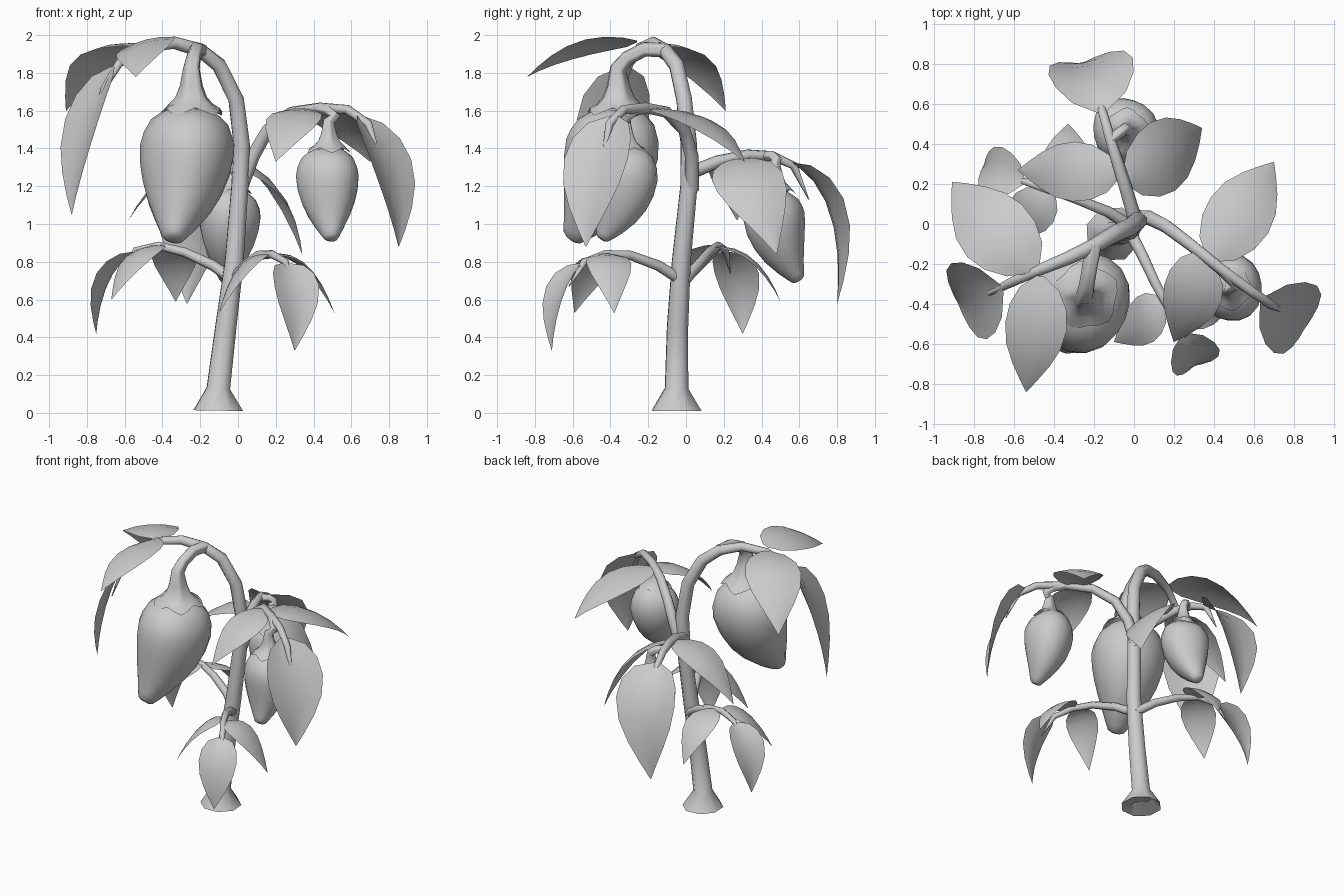
import bpy, bmesh
from math import cos, sin, pi
from mathutils import Vector

old = bpy.data.objects.get("Cube")
if old:
    bpy.data.objects.remove(old, do_unlink=True)

grey = bpy.data.materials.new("plain_grey")
grey.use_nodes = True
GREY = (0.6, 0.6, 0.6, 1)
grey.diffuse_color = GREY
grey.node_tree.nodes["Principled BSDF"].inputs["Base Color"].default_value = GREY

UP = Vector((0, 0, 1))


def finish(name, bm, angle=1.0):
    mesh = bpy.data.meshes.new(name)
    bm.to_mesh(mesh)
    bm.free()
    mesh.materials.append(grey)
    ob = bpy.data.objects.new(name, mesh)
    bpy.context.scene.collection.objects.link(ob)
    bpy.ops.object.select_all(action='DESELECT')
    ob.select_set(True)
    bpy.context.view_layer.objects.active = ob
    bpy.ops.object.shade_smooth_by_angle(angle=angle)


def side_of(heading):
    flat = Vector((heading[0], heading[1], 0))
    if flat.length < 0.001:
        flat = Vector((1, 0, 0))
    return flat.normalized().cross(UP)


def bezier(a, c, b, t):
    return a * (1 - t) ** 2 + c * 2 * t * (1 - t) + b * t * t


def loft(name, path, radii, sides=8, lobes=0, depth=0.0, caps=(True, True), wave=0.0):
    """Tube along a path; lobes ripple the radius, wave scallops the last ring."""
    pts = [Vector(p) for p in path]
    side = side_of(pts[-1] - pts[0])
    bm = bmesh.new()
    rings = []
    last = len(pts) - 1
    for i, (p, r) in enumerate(zip(pts, radii)):
        t = (pts[min(i + 1, last)] - pts[max(i - 1, 0)]).normalized()
        u = (side - t * side.dot(t)).normalized()
        v = t.cross(u)
        ring = []
        for k in range(sides):
            a = 2 * pi * k / sides
            ripple = cos(lobes * a) if lobes else 0
            rr = r * (1 + depth * ripple)
            q = p + (u * cos(a) + v * sin(a)) * rr
            if i == last:
                q += t * wave * ripple
            ring.append(bm.verts.new(q))
        rings.append(ring)
    for a, b in zip(rings, rings[1:]):
        for k in range(sides):
            n = (k + 1) % sides
            bm.faces.new((a[k], a[n], b[n], b[k]))
    if caps[0]:
        bm.faces.new(rings[0])
    if caps[1]:
        bm.faces.new(rings[-1])
    bmesh.ops.recalc_face_normals(bm, faces=bm.faces)
    finish(name, bm)


LEAF_SHAPE = [(0, .12), (.1, .64), (.25, .92), (.42, 1), (.6, .88), (.76, .6), (.9, .27), (1, .01)]


def leaf(name, base, bend, tip, width, heading=None, tilt=0.0, cup=0.15):
    """Thin pointed sheet along a curve; cup curls its edges down, or up if negative."""
    a, c, b = Vector(base), Vector(bend), Vector(tip)
    side = (side_of(heading or b - a) + UP * tilt).normalized()
    bm = bmesh.new()
    rows = []
    for t, w in LEAF_SHAPE:
        p = bezier(a, c, b, t)
        tan = ((c - a) * (1 - t) + (b - c) * t).normalized()
        nrm = side.cross(tan).normalized()
        half = w * width / 2
        rows.append([bm.verts.new(p + side * half * s - nrm * half * cup * s * s)
                     for s in (-1, -.5, 0, .5, 1)])
    for r, q in zip(rows, rows[1:]):
        for j in range(4):
            bm.faces.new((r[j], r[j + 1], q[j + 1], q[j]))
    finish(name, bm)


def end_leaf(name, base, bend, tip, width, heading):
    """Leaf wrapped around a branch tip, edges turned outward."""
    leaf(name, base, bend, tip, width, heading, cup=-.22)


FRUIT_SHAPE = [(0, .4), (.04, .62), (.1, .82), (.2, .95), (.3, 1), (.44, .96), (.58, .85),
               (.72, .68), (.85, .47), (.94, .31), (.985, .22), (1, .12)]


def fruit(name, top, bend, tip, radius, stalk):
    """Lobed pod hanging from a curved stalk with a scalloped cap."""
    a, c, b = Vector(top), Vector(bend), Vector(tip)
    loft(name, [bezier(a, c, b, t) for t, w in FRUIT_SHAPE],
         [radius * w for t, w in FRUIT_SHAPE], 18, 3, 0.04)
    k = radius / 0.245
    cap = [(.21, .042), (.12, .058), (.06, .08), (.025, .112), (-.015, .16)]
    neck = a + UP * 0.21 * k
    path = [Vector(p) for p in stalk] + [neck] + [a + UP * h * k for h, r in cap[1:]]
    radii = [0.033 * k + 0.004] * len(stalk) + [r * k for h, r in cap]
    loft(name + "_stalk", path, radii, 20, 5, 0.08, (True, False), 0.02 * k)


# Main stem with a flared hollow foot, arching over to the right
loft("main_stem",
     [(-.105, -.05, .07), (-.105, -.05, .012), (-.104, -.05, .13), (-.065, -.045, .45),
      (-.02, -.025, .8), (.01, .015, 1.2), (.02, .015, 1.42), (-.01, -.01, 1.66), (-.1, -.05, 1.84),
      (-.2, -.11, 1.92), (-.34, -.175, 1.96), (-.5, -.24, 1.935), (-.63, -.3, 1.85),
      (-.71, -.34, 1.72), (-.78, -.37, 1.5)],
     [.08, .14, .066, .06, .053, .048, .046, .044, .042, .038, .033, .028, .023, .017, .003], 8)

# Side branches: path points, start radius
BRANCHES = {
    "left_branch": ([(.01, .03, 1.18), (.08, .03, 1.36), (.16, -.01, 1.5), (.28, -.1, 1.59),
                     (.43, -.22, 1.615), (.58, -.33, 1.605), (.69, -.405, 1.53), (.755, -.445, 1.34)], .04),
    "back_branch": ([(.01, 0, 1.26), (-.04, .17, 1.33), (-.09, .33, 1.365), (-.13, .46, 1.36),
                     (-.16, .57, 1.31), (-.18, .65, 1.13)], .038),
    "lower_right_branch": ([(-.02, -.01, .7), (-.13, .06, .78), (-.28, .12, .85), (-.42, .17, .885),
                            (-.54, .21, .86), (-.62, .235, .74)], .032),
    "lower_front_branch": ([(-.03, -.02, .7), (.04, -.15, .78), (.11, -.3, .835), (.18, -.43, .84),
                            (.25, -.54, .8), (.295, -.62, .67)], .032),
}
for name, (path, r) in BRANCHES.items():
    n = len(path) - 1
    loft(name, path, [r * (1 - .5 * i / n) for i in range(n)] + [.003], 7)

# Hanging fruits
fruit("large_fruit", (-.245, -.36, 1.61), (-.27, -.36, 1.25), (-.345, -.61, .92), .25,
      [(-.2, -.11, 1.92), (-.22, -.22, 1.925), (-.235, -.31, 1.88)])
fruit("left_fruit", (.48, -.32, 1.4), (.475, -.29, 1.15), (.495, -.45, .92), .167,
      [(.43, -.22, 1.61), (.48, -.27, 1.6), (.515, -.31, 1.57)])
fruit("back_fruit", (-.04, .47, 1.18), (-.05, .44, .95), (-.065, .6, .7), .163,
      [(-.12, .42, 1.36), (-.07, .46, 1.36), (-.045, .48, 1.34)])

# Leaves on the top arch
leaf("top_front_leaf", (-.47, -.26, 1.97), (-.5, -.58, 2.02), (-.54, -.84, 1.78), .32, tilt=-.25)
leaf("top_back_leaf", (-.49, -.23, 1.95), (-.78, .03, 2.02), (-.91, .21, 1.6), .38)
end_leaf("top_end_leaf", (-.66, -.32, 1.83), (-.84, -.39, 1.52), (-.88, -.4, 1.05), .42, (-.9, -.42))

# Leaves on the left branch
leaf("left_front_leaf", (.33, -.14, 1.61), (.3, -.42, 1.64), (.2, -.59, 1.33), .3)
leaf("left_back_leaf", (.38, -.18, 1.61), (.58, .12, 1.63), (.7, .31, 1.33), .34)
end_leaf("left_end_leaf", (.64, -.38, 1.57), (.84, -.48, 1.32), (.85, -.53, .88), .4, (.84, -.54))

# Leaves on the back branch
leaf("back_left_leaf", (-.05, .22, 1.34), (.25, .37, 1.32), (.34, .48, .84), .38, (.94, .34), tilt=-.3)
leaf("back_right_leaf", (-.07, .25, 1.35), (-.38, .27, 1.4), (-.58, .27, 1.02), .3)
end_leaf("back_end_leaf", (-.16, .56, 1.32), (-.22, .86, 1.17), (-.27, .8, .58), .43, (-.2, .98))

# Leaves on the lower right branch
end_leaf("lower_right_end_leaf", (-.55, .21, .85), (-.75, .28, .75), (-.75, .3, .42), .25, (-.93, .35))
leaf("lower_right_back_leaf", (-.35, .15, .88), (-.33, .38, .9), (-.33, .5, .59), .24)
leaf("lower_right_front_leaf", (-.4, .15, .89), (-.56, .03, .9), (-.67, -.06, .6), .24)

# Leaves on the lower front branch
end_leaf("lower_front_end_leaf", (.25, -.55, .79), (.335, -.72, .69), (.3, -.71, .33), .26, (.42, -.9))
leaf("lower_front_right_leaf", (.16, -.41, .84), (.02, -.49, .87), (-.1, -.59, .53), .24, (-.94, -.35))
leaf("lower_front_left_leaf", (.18, -.43, .84), (.38, -.4, .88), (.51, -.38, .53), .24)
